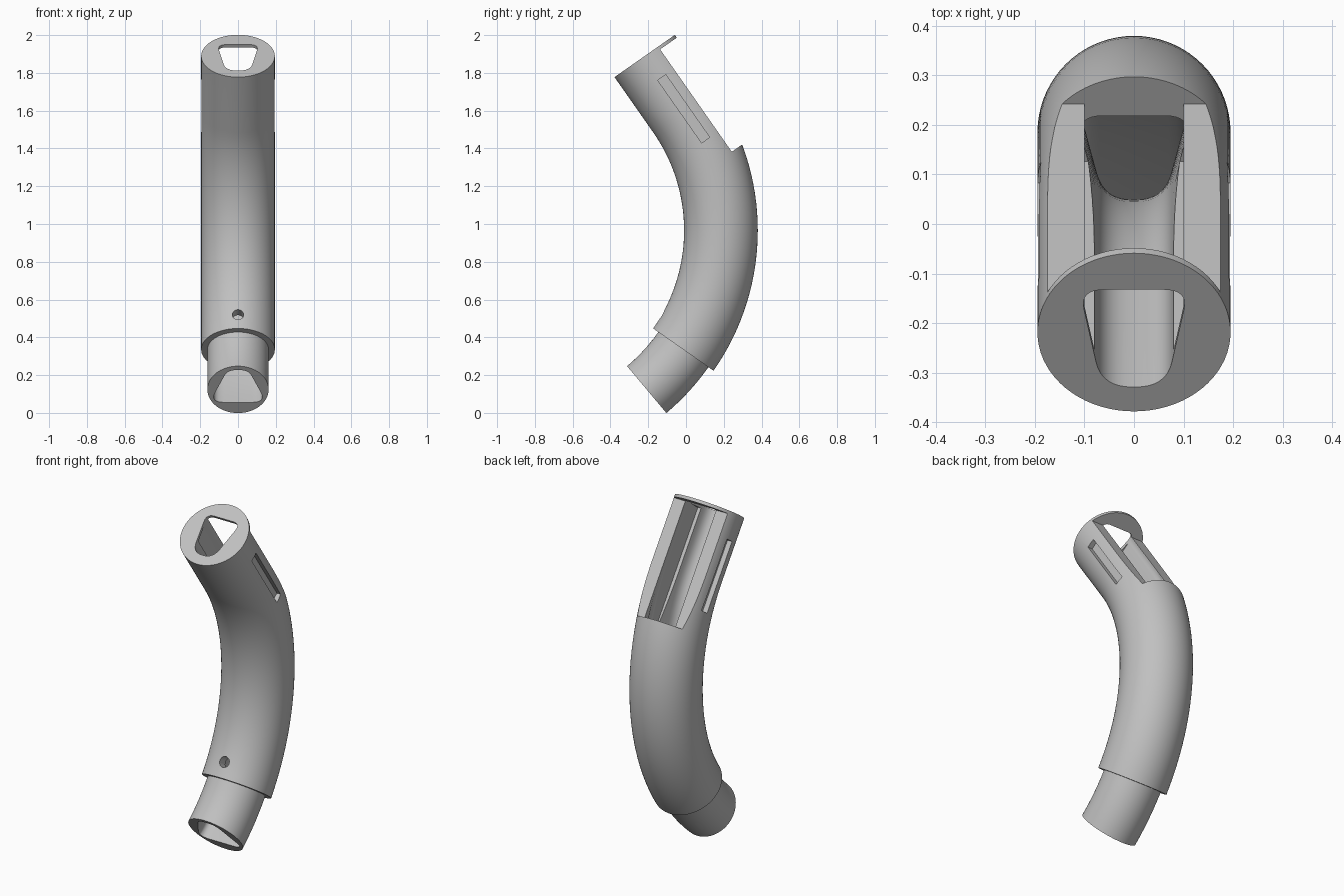
import bpy, bmesh, math
from mathutils import Matrix, Vector

if "Cube" in bpy.data.objects:
    bpy.data.objects.remove(bpy.data.objects["Cube"])

BEND, ARC_Y, ARC_Z = 1.1, -0.915, 0.966   # bend radius and its centre
STRAIGHT = 0.357                          # straight length above the bend
TUBE_R, TENON_R = 0.195, 0.162

grey = bpy.data.materials.new("plain grey")
grey.use_nodes = True
colour = (0.53, 0.53, 0.53, 1)
grey.diffuse_color = colour
grey.node_tree.nodes["Principled BSDF"].inputs["Base Color"].default_value = colour


def frame(deg, run=0.0):
    """Local axes on the centreline: x across, y outward from the bend, z along."""
    a = math.radians(deg)
    out = Vector((0, math.cos(a), math.sin(a)))
    along = Vector((0, -math.sin(a), math.cos(a)))
    pos = Vector((0, ARC_Y, ARC_Z)) + out * BEND + along * run
    return Matrix(((1, 0, 0, 0),
                   (0, out.y, along.y, pos.y),
                   (0, out.z, along.z, pos.z),
                   (0, 0, 0, 1)))


def finish(name, bm):
    bmesh.ops.recalc_face_normals(bm, faces=bm.faces)
    mesh = bpy.data.meshes.new(name)
    bm.to_mesh(mesh)
    bm.free()
    mesh.materials.append(grey)
    ob = bpy.data.objects.new(name, mesh)
    bpy.context.collection.objects.link(ob)
    return ob


def loft(name, sections):
    """Skin a list of (matrix, outline) sections and cap both ends."""
    bm = bmesh.new()
    rings = [[bm.verts.new(m @ Vector((x, n, 0))) for x, n in pts] for m, pts in sections]
    for a, b in zip(rings, rings[1:]):
        for i in range(len(a)):
            j = (i + 1) % len(a)
            bm.faces.new((a[i], a[j], b[j], b[i]))
    bm.faces.new(rings[0])
    bm.faces.new(rings[-1])
    return finish(name, bm)


def box(name, m, x, n, u):
    bm = bmesh.new()
    size = [b - a for a, b in (x, n, u)]
    mid = [(a + b) / 2 for a, b in (x, n, u)]
    bmesh.ops.create_cube(bm, size=1, matrix=m @ Matrix.Translation(mid) @ Matrix.Diagonal((*size, 1)))
    return finish(name, bm)


def circle(r, count=72):
    return [(r * math.cos(i * math.tau / count), r * math.sin(i * math.tau / count)) for i in range(count)]


def rounded(wide, top, narrow, bottom, cut_wide, cut_narrow, steps=8):
    """Trapezoid outline with soft corners."""
    corners = [Vector(p) for p in ((wide, top), (-wide, top), (-narrow, bottom), (narrow, bottom))]
    cuts = (cut_wide, cut_wide, cut_narrow, cut_narrow)
    pts = []
    for i, c in enumerate(corners):
        p = c + (corners[i - 1] - c).normalized() * cuts[i]
        q = c + (corners[(i + 1) % 4] - c).normalized() * cuts[i]
        for k in range(steps + 1):
            t = k / steps
            pts.append(p * (1 - t) ** 2 + c * 2 * t * (1 - t) + q * t * t)
    return pts


def cut(body, cutter):
    mod = body.modifiers.new("cut", 'BOOLEAN')
    mod.operation, mod.solver, mod.object = 'DIFFERENCE', 'EXACT', cutter
    bpy.context.view_layer.objects.active = body
    bpy.ops.object.modifier_apply(modifier=mod.name)
    bpy.data.objects.remove(cutter)


# Outer body: slim tenon, shoulder, bend and straight upper end
sections = [(frame(-50 + 15 * i / 6), circle(TENON_R)) for i in range(7)]
sections += [(frame(-35 + 70 * i / 32), circle(TUBE_R)) for i in range(33)]
sections.append((frame(35, STRAIGHT), circle(TUBE_R)))
body = loft("curved_tube", sections)

# Bore: changes from a soft triangle at the tenon to a soft trapezoid at the top
low = rounded(0.15, 0.088, 0.055, -0.135, 0.075, 0.045)
high = rounded(0.11, 0.105, 0.065, -0.135, 0.05, 0.062)
bore = [(frame(-50, -0.05), low)]
for i in range(33):
    t = i / 32
    outline = [a.lerp(b, t) for a, b in zip(low, high)]
    bore.append((frame(-50 + 85 * t), outline))
bore.append((frame(35, STRAIGHT + 0.05), high))
cut(body, loft("bore_cutter", bore))

# Open back notch and the square channel below it, leaving a thin end plate
top = frame(35, STRAIGHT)
cut(body, box("notch_cutter", top, (-0.3, 0.3), (0.087, 0.5), (-0.68, -0.018)))
cut(body, box("channel_cutter", top, (-0.1, 0.1), (-0.055, 0.3), (-0.68, -0.018)))

# Shallow slots on both sides
for side in (-1, 1):
    span = sorted((side * 0.165, side * 0.3))
    cut(body, box("slot_cutter", top, span, (-0.017, 0.035), (-0.55, -0.145)))

# Pin hole on the inside of the bend
bm = bmesh.new()
turn = Matrix.Translation((0, -0.17, 0)) @ Matrix.Rotation(math.pi / 2, 4, 'X')
bmesh.ops.create_cone(bm, cap_ends=True, segments=32, radius1=0.03, radius2=0.03,
                      depth=0.2, matrix=frame(-29.5) @ turn)
cut(body, finish("pin_hole_cutter", bm))

# Smooth curves with crisp edges
bpy.ops.object.select_all(action='DESELECT')
body.select_set(True)
bpy.context.view_layer.objects.active = body
bpy.ops.object.shade_smooth_by_angle(angle=math.radians(30))
